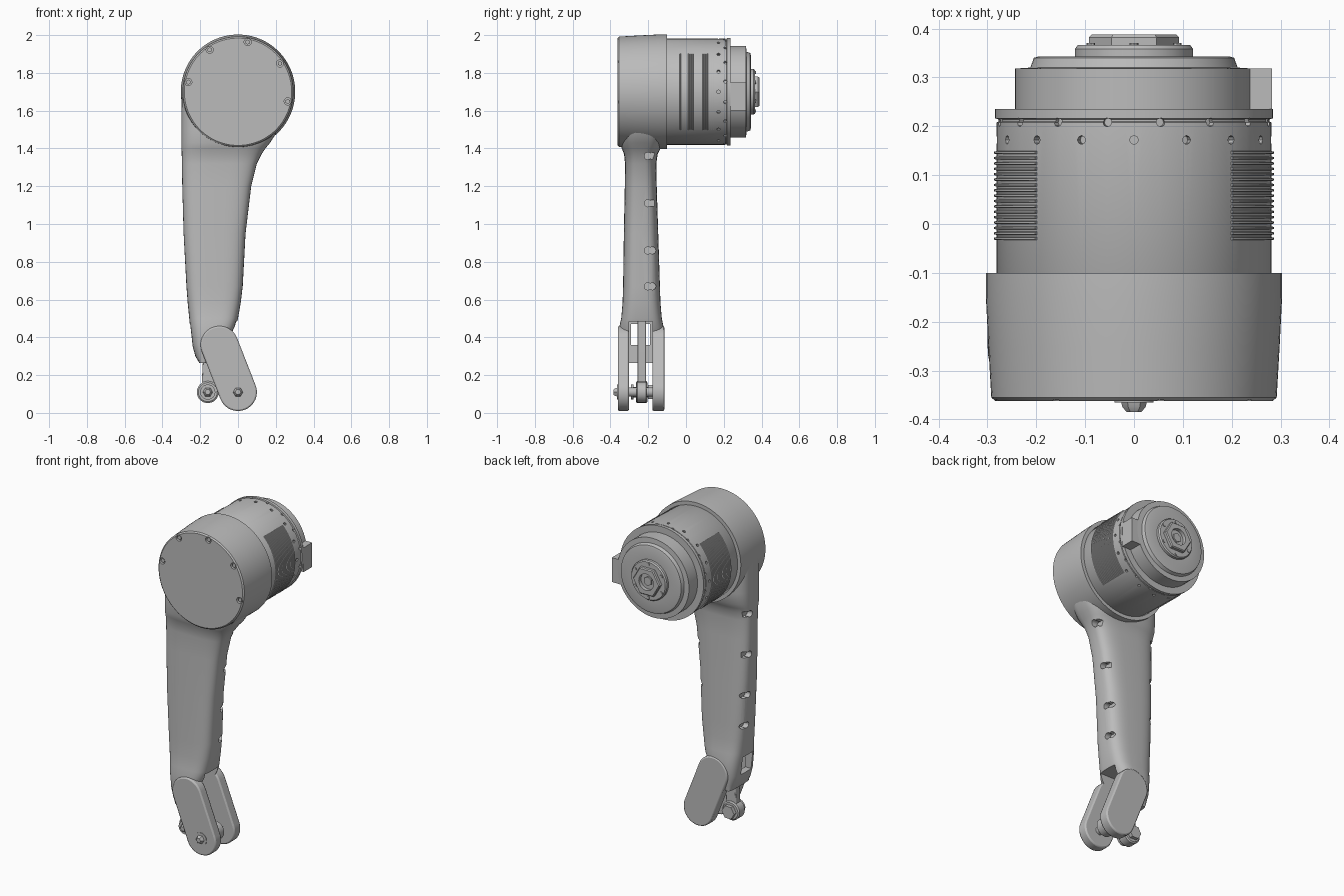
import bpy, bmesh, math
from mathutils import Vector, Matrix

cube = bpy.data.objects.get("Cube")
if cube:
    bpy.data.objects.remove(cube, do_unlink=True)

grey = bpy.data.materials.new("plain grey")
grey.use_nodes = True
COLOUR = (0.5, 0.5, 0.5, 1)
grey.diffuse_color = COLOUR
grey.node_tree.nodes["Principled BSDF"].inputs["Base Color"].default_value = COLOUR
AXIS = Vector((0, 0, 1.7))      # centre line of the motor
FOOT = Vector((0, 0, 0.11))     # fork axle
LINK = Vector((-0.16, 0, 0.11))  # push rod joint


def make(name, bm):
    bmesh.ops.recalc_face_normals(bm, faces=bm.faces)
    me = bpy.data.meshes.new(name)
    bm.to_mesh(me)
    bm.free()
    me.materials.append(grey)
    ob = bpy.data.objects.new(name, me)
    bpy.context.collection.objects.link(ob)
    return ob


def loft(name, rings):
    """Skin a list of closed rings and cap both ends."""
    bm = bmesh.new()
    rows = [[bm.verts.new(p) for p in ring] for ring in rings]
    for a, b in zip(rows, rows[1:]):
        for i in range(len(a)):
            j = (i + 1) % len(a)
            bm.faces.new((a[i], a[j], b[j], b[i]))
    bm.faces.new(rows[0])
    bm.faces.new(rows[-1])
    return make(name, bm)


def lathe(name, centre, profile, n=96):
    """Turn (radius, y) pairs about a line along y."""
    turn = [2 * math.pi * i / n for i in range(n)]
    return loft(name, [[centre + Vector((r * math.cos(a), y, r * math.sin(a)))
                        for a in turn] for r, y in profile])


def capsule(name, p0, r0, p1, r1, y0, y1, bevel=0.008):
    """Plate with two round ends, p1 above p0."""
    tilt = math.atan2(p1.z - p0.z, p1.x - p0.x)
    outline = []
    for p, r, start in ((p1, r1, tilt - math.pi / 2), (p0, r0, tilt + math.pi / 2)):
        for i in range(21):
            a = start + math.pi * i / 20
            outline.append((p.x + r * math.cos(a), p.z + r * math.sin(a)))
    ob = loft(name, [[Vector((x, y, z)) for x, z in outline] for y in (y0, y1)])
    mod = ob.modifiers.new("edge", 'BEVEL')
    mod.width, mod.segments = bevel, 2
    mod.limit_method, mod.angle_limit = 'ANGLE', math.radians(60)
    return ob


def pegs(name, places, r, depth, n=12):
    """Short cylinders given as (centre, direction)."""
    bm = bmesh.new()
    for p, d in places:
        rot = Vector(d).to_track_quat('Z', 'Y').to_matrix().to_4x4()
        bmesh.ops.create_cone(bm, cap_ends=True, segments=n, radius1=r, radius2=r,
                              depth=depth, matrix=Matrix.Translation(p) @ rot)
    return make(name, bm)


def box(name, lo, hi):
    bm = bmesh.new()
    lo, hi = Vector(lo), Vector(hi)
    bmesh.ops.create_cube(bm, size=1, matrix=Matrix.Translation((lo + hi) / 2)
                          @ Matrix.Diagonal((*(hi - lo), 1)))
    return make(name, bm)


def cut(ob, *cutters):
    for c in cutters:
        c.hide_render = True
        mod = ob.modifiers.new("cut", 'BOOLEAN')
        mod.operation, mod.solver, mod.object = 'DIFFERENCE', 'EXACT', c
        bpy.context.view_layer.objects.active = ob
        bpy.ops.object.modifier_apply(modifier=mod.name)
        bpy.data.objects.remove(c, do_unlink=True)


def around(r, y, angles):
    return [(AXIS + Vector((r * math.cos(a), y, r * math.sin(a))),
             (math.cos(a), 0, math.sin(a))) for a in angles]


# Hip housing with recessed screws round its front cover
housing = lathe("hip_housing", AXIS, [(0.284, -0.362), (0.292, -0.355), (0.298, -0.25),
                                      (0.303, -0.15), (0.303, -0.1)])
screw_angles = [math.radians(a) for a in (169, 124, 79, 34, -11)]
spots = [(p, (0, 1, 0)) for p, _ in around(0.268, -0.36, screw_angles)]
cut(housing, pegs("screw_recess", spots, 0.019, 0.03, 16))
pegs("cover_screws", [(p + Vector((0, 0.012, 0)), d) for p, d in spots], 0.013, 0.016, 6)

# Motor drum with two rows of side holes
drum = lathe("motor_drum", AXIS, [(0.27, -0.12), (0.281, -0.1), (0.281, 0.208),
                                  (0.277, 0.21), (0.277, 0.214), (0.284, 0.216), (0.284, 0.235)])
step = math.pi / 8
cut(drum, pegs("drum_holes", around(0.281, 0.172, [step * i for i in range(16)])
               + around(0.281, 0.208, [step * (i + 0.5) for i in range(16)]), 0.009, 0.03, 8))

# Cooling ribs on both sides of the drum
for side, mid in (("left", 0), ("right", math.pi)):
    for k in range(17):
        y = -0.03 + 0.011 * k
        rings = []
        for i in range(25):
            a = mid + math.radians(-45 + 90 * i / 24)
            rings.append([AXIS + Vector((r * math.cos(a), y + dy, r * math.sin(a)))
                          for r, dy in ((0.278, -0.004), (0.286, -0.002),
                                        (0.286, 0.002), (0.278, 0.004))])
        loft(f"{side}_rib_{k + 1}", rings)

# Stepped end of the motor
lathe("motor_end", AXIS, [(0.243, 0.23), (0.243, 0.318), (0.212, 0.32), (0.205, 0.34),
                          (0.195, 0.343), (0.125, 0.343)])
lathe("bearing_cap", AXIS, [(0.121, 0.33), (0.121, 0.358), (0.115, 0.366)], 64)
nut = lathe("hex_nut", AXIS, [(0.092, 0.355), (0.092, 0.382), (0.086, 0.388)], 6)
cut(nut, pegs("nut_bore", [(AXIS + Vector((0, 0.39, 0)), (0, 1, 0))], 0.05, 0.05, 32))
pegs("nut_core", [(AXIS + Vector((0, 0.365, 0)), (0, 1, 0))], 0.028, 0.02, 6)
pegs("cap_screws", [(p, (0, 1, 0)) for p, _ in
                    around(0.102, 0.366, [math.pi / 3 * (i + 0.5) for i in range(6)])], 0.009, 0.008, 8)
box("cable_socket", (0.2, 0.235, 1.6), (0.282, 0.318, 1.75))

# Leg: rounded sections listed as z, right x, left x, front y, back y
sections = [(0.265, -0.205, -0.165, -0.335, -0.135), (0.3, -0.226, -0.1, -0.342, -0.13),
            (0.36, -0.242, -0.06, -0.35, -0.12), (0.46, -0.254, -0.012, -0.352, -0.12),
            (0.5, -0.258, 0.0, -0.343, -0.128), (0.58, -0.266, 0.014, -0.336, -0.135),
            (0.67, -0.273, 0.025, -0.333, -0.138), (0.95, -0.288, 0.04, -0.329, -0.147),
            (1.2, -0.295, 0.07, -0.324, -0.155), (1.32, -0.297, 0.1, -0.323, -0.157),
            (1.37, -0.298, 0.125, -0.328, -0.15), (1.4, -0.299, 0.145, -0.34, -0.135),
            (1.43, -0.3, 0.17, -0.349, -0.118), (1.5, -0.3, 0.215, -0.353, -0.106),
            (1.7, -0.298, 0.25, -0.353, -0.106)]


def power(v, e):
    return math.copysign(abs(v) ** e, v)


rings = []
for z, x0, x1, y0, y1 in sections:
    ring = []
    for i in range(48):
        a = 2 * math.pi * i / 48
        ring.append(Vector(((x0 + x1) / 2 + (x1 - x0) / 2 * power(math.cos(a), 0.6),
                            (y0 + y1) / 2 + (y1 - y0) / 2 * power(math.sin(a), 0.6), z)))
    rings.append(ring)
leg = loft("leg", rings)
holes = []
for z, x0, x1 in ((1.36, -0.298, 0.12), (1.11, -0.292, 0.059), (0.86, -0.284, 0.036), (0.67, -0.273, 0.025)):
    holes += [(Vector((x, -0.19 + dy, z)), (1, 0, 0)) for x in (x0, x1) for dy in (-0.012, 0.012)]
cut(leg, box("fork_slot", (-0.2, -0.302, 0.2), (0.1, -0.178, 0.485)),
    box("rear_window", (-0.3, -0.29, 0.36), (-0.15, -0.19, 0.47)),
    pegs("even_holes", holes[::2], 0.019, 0.07, 16),
    pegs("odd_holes", holes[1::2], 0.0185, 0.069, 16))

# Fork plates, axle and bolts
knee = Vector((-0.098, 0, 0.36))
capsule("front_fork_plate", FOOT, 0.1, knee, 0.1, -0.361, -0.302)
capsule("back_fork_plate", FOOT, 0.1, knee, 0.1, -0.178, -0.115)
lathe("axle", FOOT, [(0.024, -0.33), (0.024, -0.15)], 24)
lathe("axle_hub", FOOT, [(0.05, -0.262), (0.055, -0.257), (0.055, -0.213), (0.05, -0.208)], 40)
for name, at, y in (("axle", FOOT, -0.361), ("link", LINK, -0.287)):
    lathe(f"{name}_washer", at, [(0.04, y + 0.01), (0.04, y - 0.004)], 32)
    lathe(f"{name}_bolt", at, [(0.027, y), (0.024, y - 0.013), (0.015, y - 0.024)], 6)

# Push rod with a round eye at the foot
capsule("push_rod", LINK, 0.034, Vector((-0.14, 0, 0.52)), 0.034, -0.258, -0.212, 0.005)
lathe("rod_eye", LINK, [(0.05, -0.266), (0.058, -0.26), (0.058, -0.21), (0.05, -0.204)], 40)
lathe("link_pin", LINK, [(0.028, -0.287), (0.028, -0.186)], 24)
lathe("link_nut", LINK, [(0.042, -0.2), (0.042, -0.178)], 6)

# Smooth shading with sharp edges kept
bpy.ops.object.select_all(action='DESELECT')
for ob in bpy.context.collection.objects:
    if ob.type == 'MESH' and ob.data.materials[:1] == [grey]:
        ob.select_set(True)
        bpy.context.view_layer.objects.active = ob
bpy.ops.object.shade_smooth_by_angle(angle=math.radians(35))
